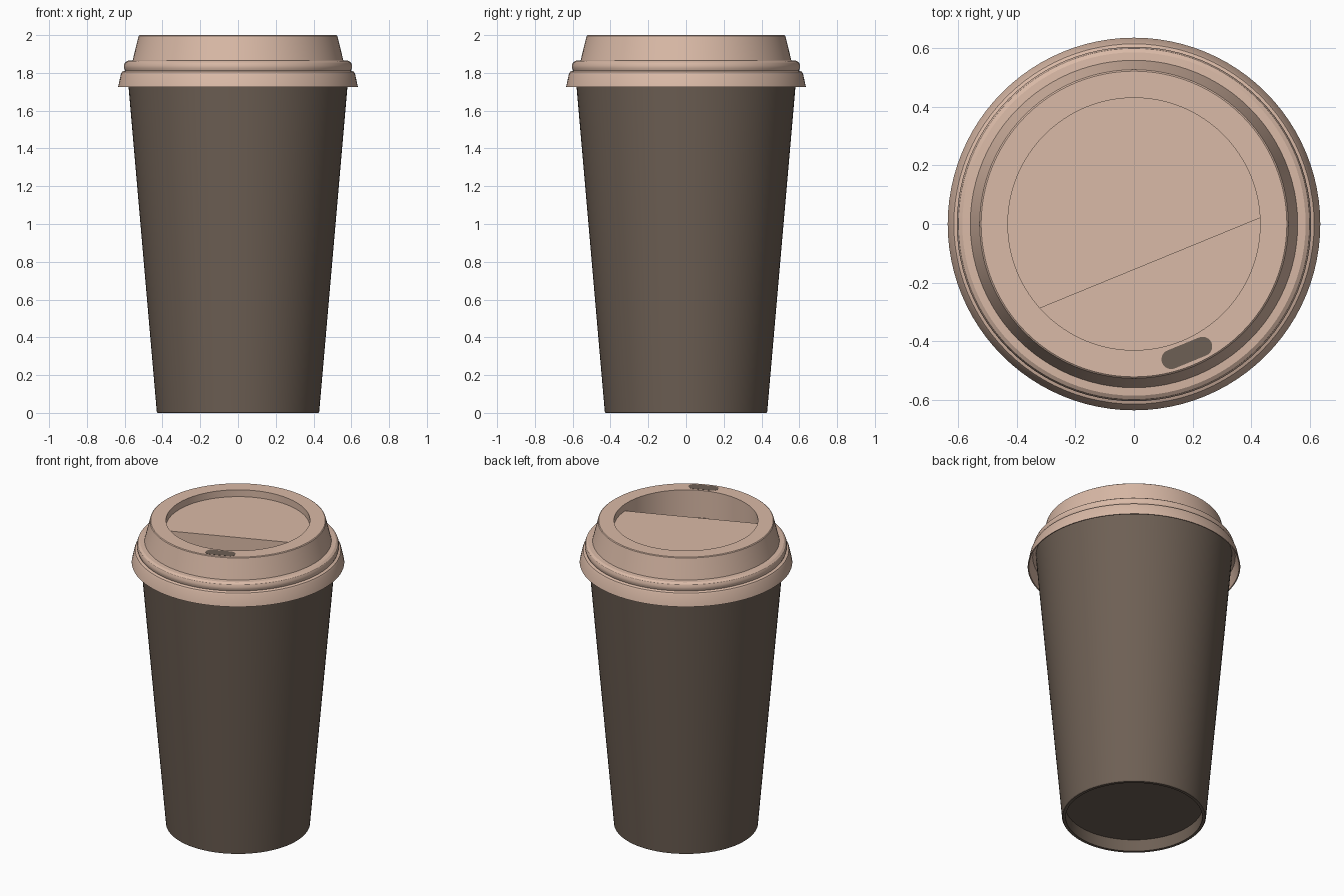
import bpy, bmesh, math

if "Cube" in bpy.data.objects:
    bpy.data.objects.remove(bpy.data.objects["Cube"])

SEG = 96


def material(name, rgb):
    m = bpy.data.materials.new(name)
    m.diffuse_color = (*rgb, 1)
    m.use_nodes = True
    m.node_tree.nodes["Principled BSDF"].inputs["Base Color"].default_value = m.diffuse_color
    return m


TAN = material("tan_plastic", (0.70, 0.49, 0.385))
BROWN = material("brown_paper", (0.155, 0.116, 0.089))


def finish(name, bm, mat):
    bmesh.ops.remove_doubles(bm, verts=bm.verts, dist=1e-5)
    bmesh.ops.recalc_face_normals(bm, faces=bm.faces)
    me = bpy.data.meshes.new(name)
    bm.to_mesh(me)
    bm.free()
    ob = bpy.data.objects.new(name, me)
    bpy.context.collection.objects.link(ob)
    me.materials.append(mat)
    bpy.ops.object.select_all(action='DESELECT')
    ob.select_set(True)
    bpy.context.view_layer.objects.active = ob
    bpy.ops.object.shade_smooth_by_angle(angle=math.radians(30))
    return ob


def lathe(name, profile, mat):
    bm = bmesh.new()
    vs = [bm.verts.new((r, 0, z)) for r, z in profile]
    es = [bm.edges.new(p) for p in zip(vs, vs[1:])]
    bmesh.ops.spin(bm, geom=vs + es, cent=(0, 0, 0), axis=(0, 0, 1),
                   angle=math.tau, steps=SEG)
    return finish(name, bm, mat)


def prism(name, outline, z0, z1, mat):
    bm = bmesh.new()
    f = bm.faces.new([bm.verts.new((x, y, z0)) for x, y in outline])
    r = bmesh.ops.extrude_face_region(bm, geom=[f])
    top = [v for v in r['geom'] if isinstance(v, bmesh.types.BMVert)]
    bmesh.ops.translate(bm, verts=top, vec=(0, 0, z1 - z0))
    return finish(name, bm, mat)


# Paper cup: recessed base, rim foot, tapered wall, hollow inside
lathe("cup", [(0, 0.08), (0.412, 0.08), (0.408, 0.0), (0.426, 0.0),
              (0.43, 0.005), (0.587, 1.81), (0.573, 1.81), (0.424, 0.1),
              (0, 0.1)], BROWN)

# Lid: flared skirt, bead, tapered crown and drinking well
lathe("lid", [(0.586, 1.80), (0.605, 1.793), (0.628, 1.725), (0.635, 1.725),
              (0.62, 1.795), (0.614, 1.806), (0.598, 1.812), (0.603, 1.825),
              (0.604, 1.84), (0.598, 1.855), (0.585, 1.864), (0.558, 1.866),
              (0.526, 1.996), (0.521, 2.0), (0.43, 2.0), (0.43, 1.82),
              (0, 1.82)], TAN)

# Raised floor in the well: circle cut by a chord facing the spout
SPOUT = math.radians(-67.7)
R, CHORD = 0.431, 0.144
half = math.acos(CHORD / R)
n = 72
arc = [SPOUT + half + (math.tau - 2 * half) * i / n for i in range(n + 1)]
prism("well_step", [(R * math.cos(a), R * math.sin(a)) for a in arc],
      1.815, 1.955, TAN)

# Spout slot: thin dark stadium on the rim
cx, cy = 0.475 * math.cos(SPOUT), 0.475 * math.sin(SPOUT)
slot = []
for i in range(26):
    end = 1 if i < 13 else -1
    a = -math.pi / 2 + math.pi * (i % 13) / 12 + (0 if end > 0 else math.pi)
    u, v = end * 0.058 + 0.033 * math.cos(a), 0.033 * math.sin(a)
    t = SPOUT + math.pi / 2
    slot.append((cx + u * math.cos(t) - v * math.sin(t),
                 cy + u * math.sin(t) + v * math.cos(t)))
prism("spout_slot", slot, 1.997, 2.001, BROWN)
